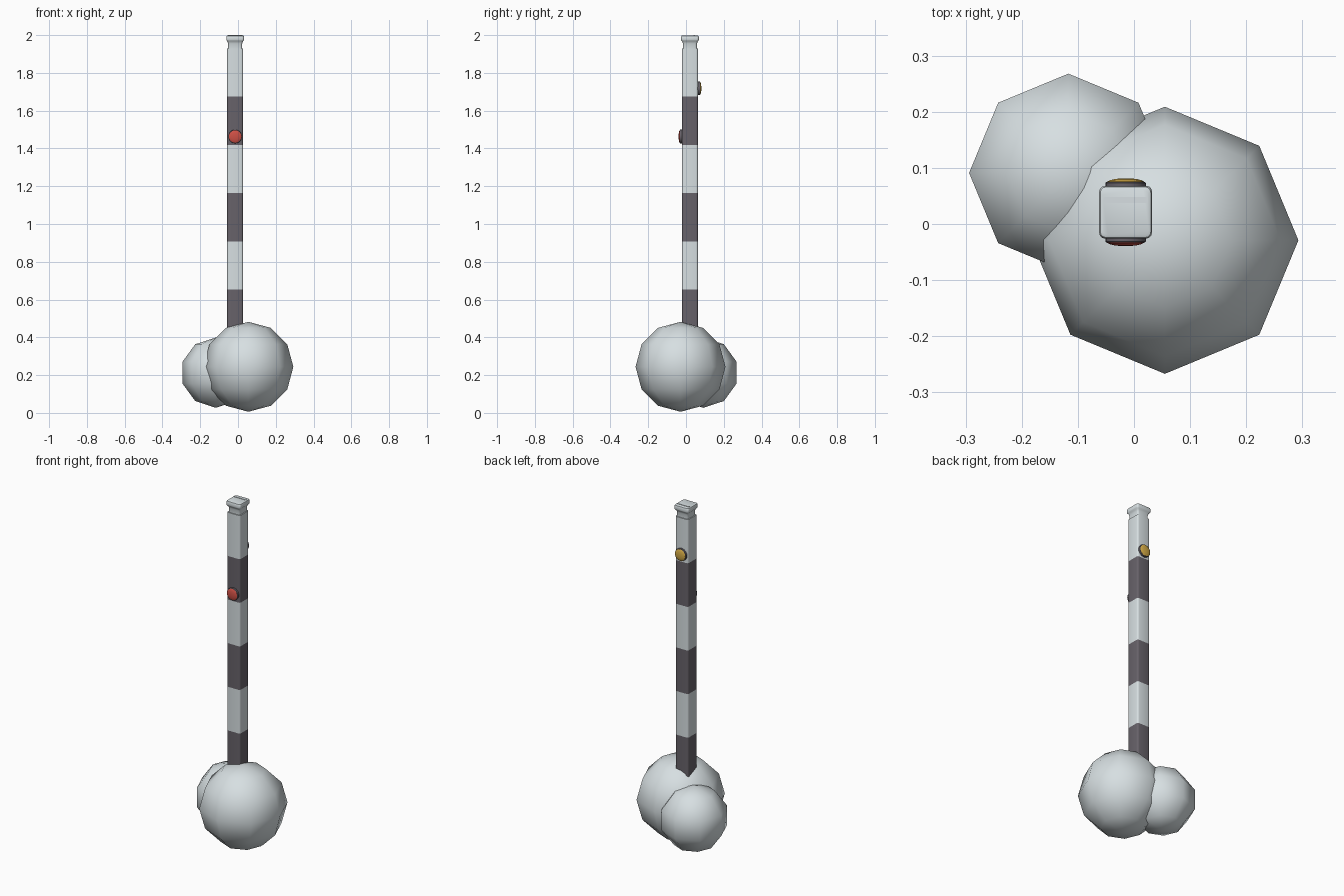
import bpy, bmesh, math
from mathutils import Matrix, Vector

cube = bpy.data.objects.get("Cube")
if cube:
    bpy.data.objects.remove(cube, do_unlink=True)

PX, PY = -0.015, 0.021      # pole axis


def material(name, rgb, rough=0.6):
    m = bpy.data.materials.new(name)
    m.use_nodes = True
    m.diffuse_color = (*rgb, 1)
    bsdf = m.node_tree.nodes["Principled BSDF"]
    bsdf.inputs["Base Color"].default_value = (*rgb, 1)
    bsdf.inputs["Roughness"].default_value = rough
    return m


white = material("snow white", (0.68, 0.74, 0.76))
dark = material("dark grey", (0.135, 0.122, 0.142))
red = material("reflector red", (0.62, 0.08, 0.06))
amber = material("reflector amber", (0.65, 0.40, 0.06))


def finish(name, bm, mats, angle):
    bmesh.ops.recalc_face_normals(bm, faces=bm.faces)
    me = bpy.data.meshes.new(name)
    bm.to_mesh(me)
    bm.free()
    for m in mats:
        me.materials.append(m)
    ob = bpy.data.objects.new(name, me)
    bpy.context.collection.objects.link(ob)
    bpy.ops.object.select_all(action="DESELECT")
    ob.select_set(True)
    bpy.context.view_layer.objects.active = ob
    bpy.ops.object.shade_smooth_by_angle(angle=math.radians(angle))
    return ob


def loft(bm, rings):
    """Skin a list of closed point rings and cap both ends."""
    loops = [[bm.verts.new(p) for p in r] for r in rings]
    n = len(loops[0])
    for a, b in zip(loops, loops[1:]):
        for i in range(n):
            j = (i + 1) % n
            bm.faces.new((a[i], a[j], b[j], b[i]))
    bm.faces.new(loops[0][::-1])
    bm.faces.new(loops[-1])


def rounded_square(half, z, r=0.01):
    pts = []
    for k in range(4):
        mid = math.radians(45 + 90 * k)
        cx = math.copysign(half - r, math.cos(mid))
        cy = math.copysign(half - r, math.sin(mid))
        for d in (-45, -15, 15, 45):
            a = mid + math.radians(d)
            pts.append(Vector((PX + cx + r * math.cos(a), PY + cy + r * math.sin(a), z)))
    return pts


def square_post(name, sections, mat, angle=35):
    bm = bmesh.new()
    loft(bm, [rounded_square(h, z) for h, z in sections])
    return finish(name, bm, [mat], angle)


def snowball(name, centre, radius, rings):
    bm = bmesh.new()
    bmesh.ops.create_uvsphere(bm, u_segments=8, v_segments=rings, radius=radius,
                              matrix=Matrix.Translation(centre))
    return finish(name, bm, [white], 80)


# Snow heap at the foot
snowball("large_snowball", (0.055, -0.029, 0.244), 0.238, 6)
snowball("small_snowball", (-0.117, 0.091, 0.213), 0.186, 5)

# Striped pole, bands from the top down
top, step = 1.93, 0.2555
for i in range(7):
    z1 = top - i * step
    square_post(f"pole_band_{i + 1}", [(0.042, z1 - step), (0.042, z1)],
                dark if i % 2 else white)

# Neck and cap with softened edges
square_post("pole_cap", [(0.037, 1.925), (0.037, 1.955), (0.041, 1.966), (0.046, 1.972),
                         (0.047, 1.976), (0.047, 1.990), (0.045, 1.996), (0.041, 1.998)],
            white, 40)

# Low ridge across the cap
bm = bmesh.new()
bmesh.ops.create_cube(bm, size=1, matrix=Matrix.Translation((PX, 0.043, 1.997))
                      @ Matrix.Diagonal((0.08, 0.013, 0.006, 1)))
bmesh.ops.bevel(bm, geom=bm.edges[:], offset=0.002, segments=2, affect="EDGES")
finish("cap_ridge", bm, [white], 35)


def reflector(name, side, z, colour):
    """Round housing with a domed lens; side is -1 for front, 1 for back."""
    face = PY + side * 0.042

    def disc(part, profile, mat):
        bm = bmesh.new()
        loft(bm, [[Vector((PX + r * math.cos(a), face + side * d, z + r * math.sin(a)))
                   for a in (math.tau * k / 24 for k in range(24))]
                  for r, d in profile])
        finish(f"{name}_{part}", bm, [mat], 40)

    disc("housing", [(0.036, -0.004), (0.036, 0.010), (0.034, 0.012)], dark)
    disc("lens", [(0.033, 0.010), (0.033, 0.0125), (0.028, 0.0150),
                  (0.020, 0.0170), (0.010, 0.0182), (0.002, 0.0185)], colour)


reflector("front_reflector", -1, 1.463, red)
reflector("back_reflector", 1, 1.718, amber)
